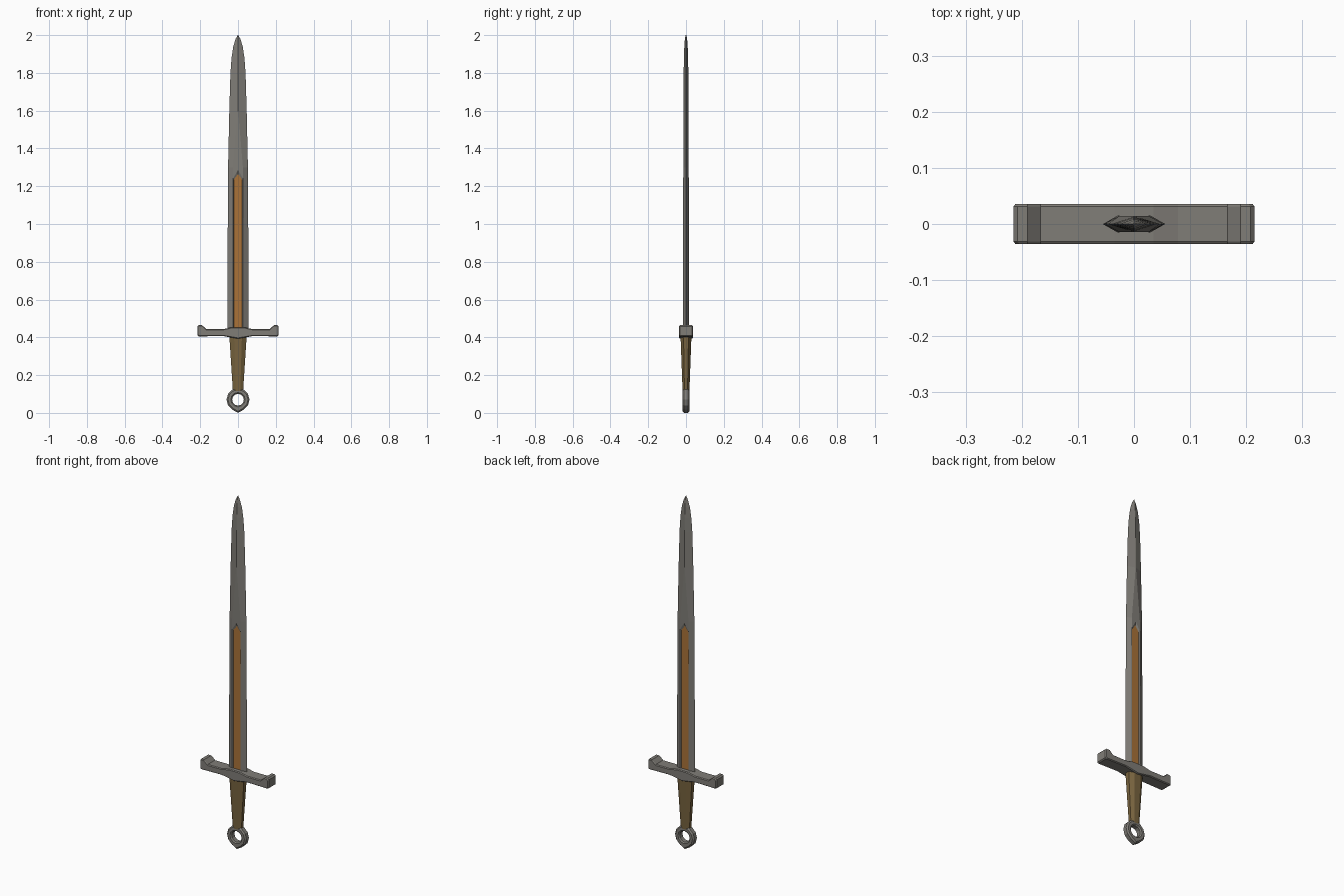
import bpy, bmesh, math
from mathutils import Vector

if "Cube" in bpy.data.objects:
    bpy.data.objects.remove(bpy.data.objects["Cube"])


def material(name, rgb):
    m = bpy.data.materials.new(name)
    m.diffuse_color = (*rgb, 1)
    m.use_nodes = True
    m.node_tree.nodes["Principled BSDF"].inputs["Base Color"].default_value = m.diffuse_color
    return m


steel = material("grey steel", (0.215, 0.205, 0.185))
bronze = material("orange bronze", (0.40, 0.17, 0.04))
leather = material("brown leather", (0.19, 0.128, 0.05))


def finish(name, bm, *mats):
    bmesh.ops.recalc_face_normals(bm, faces=bm.faces)
    me = bpy.data.meshes.new(name)
    bm.to_mesh(me)
    bm.free()
    for m in mats:
        me.materials.append(m)
    ob = bpy.data.objects.new(name, me)
    bpy.context.collection.objects.link(ob)
    return ob


def loft(bm, rings, closed=False):
    """Skin equal-length rings of points; cap the ends unless closed."""
    vs = [[bm.verts.new(p) for p in r] for r in rings]
    n = len(vs[0])
    pairs = list(zip(vs, vs[1:])) + ([(vs[-1], vs[0])] if closed else [])
    for a, b in pairs:
        for i in range(n):
            j = (i + 1) % n
            bm.faces.new((a[i], a[j], b[j], b[i]))
    if not closed:
        bm.faces.new(vs[0])
        bm.faces.new(vs[-1])


# Blade: six-sided section whose flat narrows to a central ridge
# height, half width, half flat, half thickness
stations = [(0.42, 0.056, 0.029, 0.015), (0.85, 0.055, 0.029, 0.015),
            (1.30, 0.0525, 0.026, 0.0145), (1.60, 0.046, 0.001, 0.014),
            (1.80, 0.040, 0.0008, 0.0125), (1.88, 0.034, 0.0006, 0.011),
            (1.94, 0.025, 0.0005, 0.009), (1.98, 0.0125, 0.0004, 0.006),
            (2.00, 0.001, 0.0003, 0.002)]
bm = bmesh.new()
loft(bm, [[(-w, 0, z), (-f, -t, z), (f, -t, z), (w, 0, z), (f, t, z), (-f, t, z)]
          for z, w, f, t in stations])
blade = finish("blade", bm, steel, bronze)


# Fuller cutters: sloped steel walls and a bronze floor on both faces
def outline(w, shoulder, point, y):
    return [(-w, y, 0.40), (w, y, 0.40), (w, y, shoulder), (0, y, point), (-w, y, shoulder)]


for side, label in ((-1, "front"), (1, "back")):
    bm = bmesh.new()
    loft(bm, [outline(0.0225, 1.235, 1.265, side * 0.010),
              outline(0.0265, 1.242, 1.288, side * 0.015),
              outline(0.0285, 1.246, 1.300, side * 0.018)])
    for f in bm.faces:
        if abs(abs(f.calc_center_median().y) - 0.010) < 0.0005:
            f.material_index = 1
    cutter = finish(label + "_fuller_cutter", bm, steel, bronze)
    mod = blade.modifiers.new("fuller", 'BOOLEAN')
    mod.operation, mod.solver, mod.object = 'DIFFERENCE', 'EXACT', cutter
    bpy.context.view_layer.objects.active = blade
    bpy.ops.object.modifier_apply(modifier=mod.name)
    bpy.data.objects.remove(cutter)

# Crossguard: mirrored profile with raised ends, chamfered front and back
half = [(0.08, 0.407), (0.208, 0.405), (0.215, 0.410), (0.215, 0.457), (0.208, 0.464),
        (0.190, 0.464), (0.167, 0.443), (0.078, 0.443), (0.035, 0.453)]
profile = [(0, 0.393)] + half + [(-x, z) for x, z in reversed(half)]
mid = Vector((0, 0.425))


def guard_ring(y, inset):
    ring = []
    for x, z in profile:
        dx = -math.copysign(inset, x) if abs(x) > 0.2 else 0
        dz = inset if z < mid.y else -inset
        ring.append((x + dx, y, z + dz))
    return ring


bm = bmesh.new()
loft(bm, [guard_ring(-0.036, 0.004), guard_ring(-0.031, 0),
          guard_ring(0.031, 0), guard_ring(0.036, 0.004)])
finish("crossguard", bm, steel)

# Grip: tapered octagonal handle
bm = bmesh.new()
rings = []
for z, a, b in ((0.115, 0.027, 0.018), (0.41, 0.046, 0.029)):
    c = 0.45
    rings.append([(a, -b * c, z), (a, b * c, z), (a * c, b, z), (-a * c, b, z),
                  (-a, b * c, z), (-a, -b * c, z), (-a * c, -b, z), (a * c, -b, z)])
loft(bm, rings)
finish("grip", bm, leather)

# Pommel: chamfered ring with a slight point at the bottom
bm = bmesh.new()
rings = []
N = 12
for i in range(N):
    a = 2 * math.pi * i / N - math.pi / 2
    outer = 0.070 if i == 0 else 0.061
    section = [(outer, -0.011), (outer, 0.011), (outer - 0.008, 0.018), (0.038, 0.018),
               (0.031, 0.012), (0.031, -0.012), (0.038, -0.018), (outer - 0.008, -0.018)]
    rings.append([(r * math.cos(a), y, 0.07 + r * math.sin(a)) for r, y in section])
loft(bm, rings, closed=True)
finish("ring_pommel", bm, steel)
